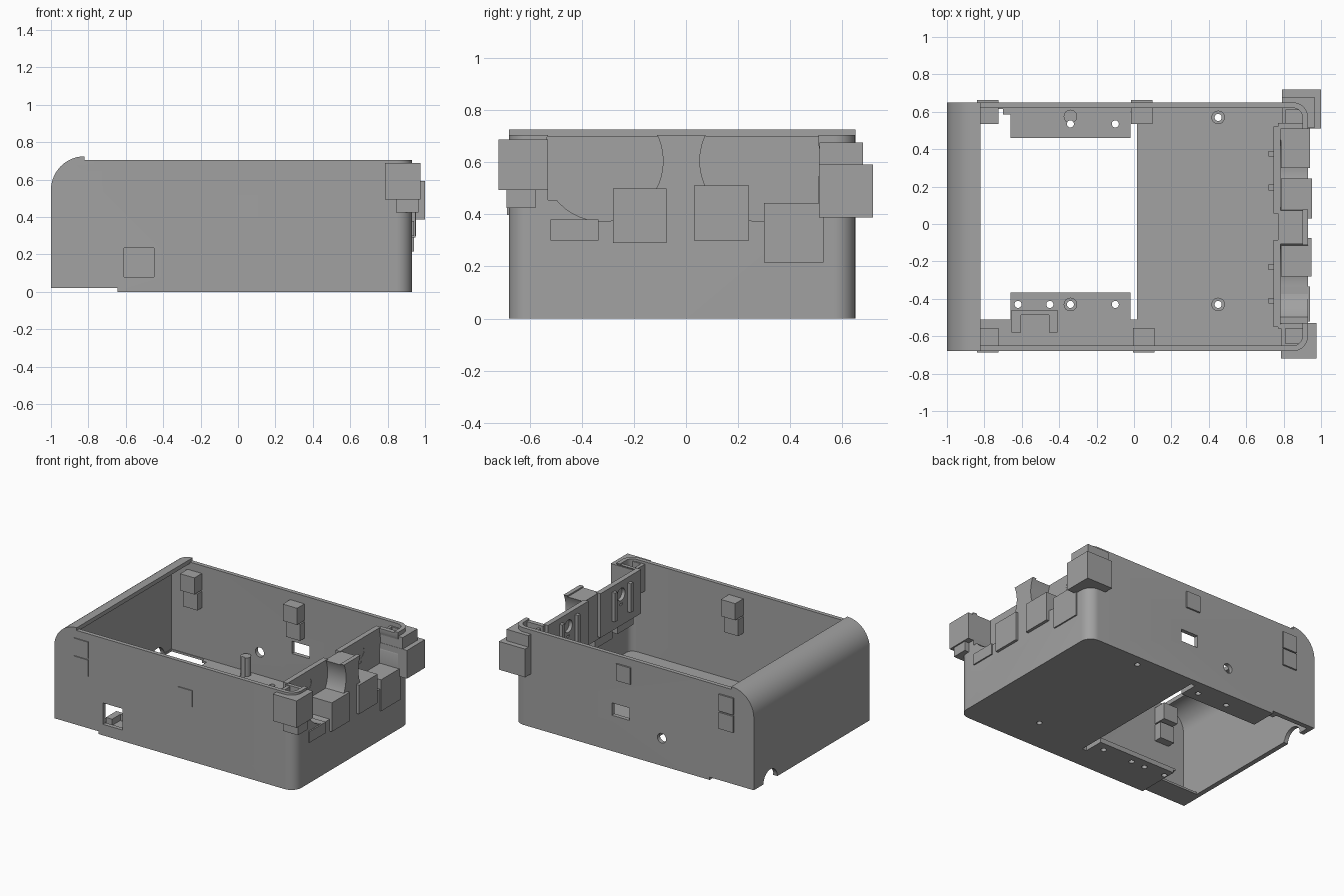
import bpy, bmesh, math
from mathutils import Vector

if "Cube" in bpy.data.objects:
    bpy.data.objects.remove(bpy.data.objects["Cube"])

grey = bpy.data.materials.new("plain_grey")
grey.diffuse_color = (0.36, 0.36, 0.36, 1)
grey.use_nodes = True
grey.node_tree.nodes["Principled BSDF"].inputs["Base Color"].default_value = grey.diffuse_color


def make(name, bm):
    bmesh.ops.recalc_face_normals(bm, faces=bm.faces[:])
    me = bpy.data.meshes.new(name)
    bm.to_mesh(me)
    bm.free()
    me.materials.append(grey)
    ob = bpy.data.objects.new(name, me)
    bpy.context.collection.objects.link(ob)
    return ob


def prism(name, pts, axis, a, b):
    """Extrude a 2D outline along an axis from a to b."""
    def place(p, t):
        return {'x': (t, p[0], p[1]), 'y': (p[0], t, p[1]), 'z': (p[0], p[1], t)}[axis]
    bm = bmesh.new()
    face = bm.faces.new([bm.verts.new(place(p, a)) for p in pts])
    ext = bmesh.ops.extrude_face_region(bm, geom=[face])
    shift = Vector(place((0, 0), b - a))
    for v in ext['geom']:
        if isinstance(v, bmesh.types.BMVert):
            v.co += shift
    return make(name, bm)


def box(name, x0, x1, y0, y1, z0, z1):
    return prism(name, [(x0, y0), (x1, y0), (x1, y1), (x0, y1)], 'z', z0, z1)


def rod(name, axis, u, v, r, a, b, n=32):
    pts = [(u + r * math.cos(math.tau * i / n), v + r * math.sin(math.tau * i / n)) for i in range(n)]
    return prism(name, pts, axis, a, b)


def cut(ob, cutters):
    """Subtract each cutter and discard it."""
    bpy.context.view_layer.objects.active = ob
    for c in cutters:
        c.hide_render = True
        m = ob.modifiers.new("cut", 'BOOLEAN')
        m.operation, m.solver, m.object = 'DIFFERENCE', 'EXACT', c
        bpy.ops.object.modifier_apply(modifier=m.name)
        bpy.data.objects.remove(c)


def round_ends(ob, x, r):
    """Round the two vertical corners at the given x."""
    bm = bmesh.new()
    bm.from_mesh(ob.data)
    es = [e for e in bm.edges if all(abs(v.co.x - x) < 1e-4 for v in e.verts)
          and abs(e.verts[0].co.z - e.verts[1].co.z) > 0.1]
    bmesh.ops.bevel(bm, geom=es, offset=r, segments=8, profile=0.5, affect='EDGES')
    bm.to_mesh(ob.data)
    bm.free()


def smooth(ob):
    bpy.ops.object.select_all(action='DESELECT')
    ob.select_set(True)
    bpy.context.view_layer.objects.active = ob
    bpy.ops.object.shade_smooth_by_angle(angle=math.radians(30))


def arc(r, n=14):
    return [(-0.82 - r * math.sin(math.pi / 2 * i / n), 0.545 + r * math.cos(math.pi / 2 * i / n))
            for i in range(n + 1)]


# Main shell with the curved lip on the left
shell = prism("shell", [(-1, 0.02), (-0.645, 0.02), (-0.645, 0), (0.93, 0), (0.93, 0.705),
                        (-0.82, 0.705)] + arc(0.18), 'y', -0.68, 0.65)
round_ends(shell, 0.93, 0.08)
cavity = prism("cavity", [(-0.97, 0.035), (0.90, 0.035), (0.90, 0.8), (-0.82, 0.8)] + arc(0.15),
               'y', -0.65, 0.62)
round_ends(cavity, 0.90, 0.05)

# Floor opening that leaves screw ledges on both sides
opening = prism("opening", [(-0.965, -0.51), (-0.66, -0.51), (-0.66, -0.365), (-0.02, -0.365),
                            (-0.02, -0.51), (0.015, -0.51), (0.015, 0.6), (-0.02, 0.6), (-0.02, 0.46),
                            (-0.66, 0.46), (-0.66, 0.585), (-0.70, 0.585), (-0.70, 0.615),
                            (-0.965, 0.615)], 'z', -0.1, 0.1)
cuts = [cavity, opening]

# Wall windows, cable hole and cable notch
cuts += [box("port", -0.61, -0.45, -0.75, -0.6, 0.08, 0.235),
         box("window", 0.0, 0.14, 0.58, 0.7, 0.26, 0.35),
         rod("cable_hole", 'y', -0.26, 0.20, 0.035, 0.60, 0.7),
         rod("cable_notch", 'x', 0.46, 0.02, 0.08, -1.05, -0.93)]

# Screw holes
for x, y in [(-0.62, -0.43), (-0.45, -0.43), (-0.34, -0.43), (-0.1, -0.43),
             (-0.34, 0.535), (-0.1, 0.535), (0.45, -0.43), (0.45, 0.57)]:
    cuts.append(rod("screw_hole", 'z', x, y, 0.019, -0.1, 0.1, 20))


# Openings of the two round pods in the right wall
PODS = [(-0.32, (-0.53, -0.34), 0.455), (0.285, (0.30, 0.508), 0.44)]


def pod_cutters(c, span, z):
    return [rod("pod_bore", 'x', c, 0.605, 0.232, 0.78, 1.1, 48),
            box("pod_slot", 0.78, 1.1, span[0], span[1], z, 0.9)]


for pod in PODS:
    cuts += pod_cutters(*pod)
cut(shell, cuts)
smooth(shell)

# Cradle filling behind the right wall, with pocketed ends
cradle = box("pod_cradle", 0.77, 0.925, -0.56, 0.54, 0.36, 0.695)
cuts = []
for pod in PODS:
    cuts += pod_cutters(*pod)
cut(cradle, cuts)
smooth(cradle)

# Back plates of the pods, with round hole and slot
for c, span, z in PODS:
    plate = box("pod_back_plate", 0.745, 0.782, c - 0.23, c + 0.235, 0.38, 0.70)
    cut(plate, [rod("eye_hole", 'x', c, 0.605, 0.045, 0.6, 0.9),
                box("slot", 0.6, 0.9, c - 0.014, c + 0.014, 0.526, 0.54)])
    smooth(plate)
    for s in (-1, 1):
        box("plate_rib", 0.72, 0.75, c + s * 0.09 - 0.015, c + s * 0.09 + 0.015, 0.45, 0.66)

# Square clip blocks on the right wall
for b in [(0.785, 0.95, -0.28, -0.075, 0.29, 0.50), (0.785, 0.952, 0.03, 0.242, 0.30, 0.51),
          (0.785, 0.94, 0.30, 0.528, 0.215, 0.443), (0.785, 0.94, -0.52, -0.335, 0.30, 0.38)]:
    box("clip_block", *b)

# Corner blocks
for b in [(0.785, 0.975, -0.72, -0.53, 0.493, 0.688), (0.845, 0.965, -0.69, -0.578, 0.425, 0.495),
          (0.79, 1.0, 0.51, 0.718, 0.387, 0.592), (0.79, 0.965, 0.512, 0.68, 0.59, 0.675)]:
    ob = box("corner_block", *b)
    if b[5] > 0.6:
        y0, y1 = (-0.64, -0.56) if b[2] < 0 else (0.54, 0.61)
        cut(ob, [box("pocket", 0.81, 0.90, y0, y1, 0.62, 0.9)])

# Wall clips: each wall has stacked blocks at two stations
for s, outer, wall in [(-1, 0.687, 0.665), (1, 0.662, 0.635)]:
    for x0, x1, low_out, up_out in [(-0.84, -0.725, True, True),
                                    (-0.005, 0.11, s < 0, s > 0)]:
        if s > 0 and x0 > -0.1:
            x0, x1 = -0.015, 0.1
        for name, flush, depth, z0, z1 in [("lower_clip", low_out, 0.035, 0.398, 0.518),
                                           ("upper_clip", up_out, 0.0, 0.527, 0.648)]:
            inner = (0.557 if s < 0 else 0.535) + depth
            edge = outer if flush else wall
            y0, y1 = sorted((s * inner, s * edge))
            box(name, x0, x1, y0, y1, z0, z1)

# Screw bosses on the floor
for x, y, h in [(0.45, -0.43, 0.05), (0.45, 0.57, 0.05), (-0.34, -0.43, 0.05), (-0.34, 0.575, 0.17)]:
    boss = rod("screw_boss", 'z', x, y, 0.036, 0.03, h, 24)
    hole_y = 0.535 if h > 0.1 else y
    cut(boss, [rod("boss_hole", 'z', x, hole_y, 0.019, -0.1, 0.3, 20)])
    smooth(boss)

# U-shaped socket frame behind the front port
prism("socket_frame", [(-0.655, -0.58), (-0.605, -0.58), (-0.605, -0.487), (-0.455, -0.487),
                       (-0.455, -0.58), (-0.41, -0.58), (-0.41, -0.46), (-0.655, -0.46)],
      'z', 0.03, 0.08)
